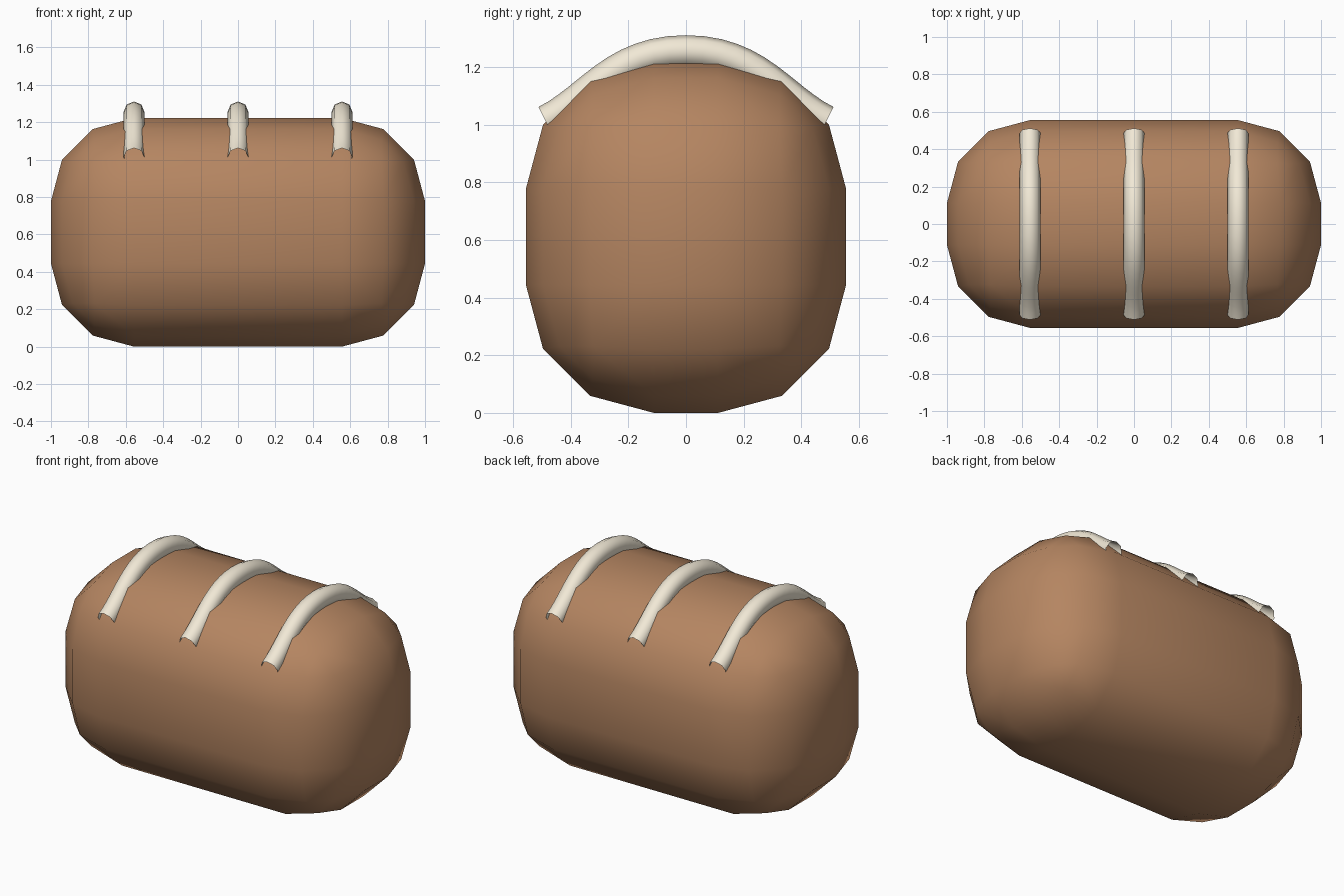
import bpy

if "Cube" in bpy.data.objects:
    bpy.data.objects.remove(bpy.data.objects["Cube"])


def material(name, color):
    m = bpy.data.materials.new(name)
    m.diffuse_color = color
    m.use_nodes = True
    m.node_tree.nodes["Principled BSDF"].inputs["Base Color"].default_value = m.diffuse_color
    return m


brown = material("brown crust", (0.46, 0.235, 0.12, 1))
cream = material("cream", (0.88, 0.81, 0.67, 1))

# Loaf body: box with very wide three-step rounded edges
bpy.ops.mesh.primitive_cube_add(size=1, location=(0, 0, 0.611))
body = bpy.context.object
body.name = "loaf_body"
body.dimensions = (2, 1.111, 1.222)
bpy.ops.object.transform_apply(location=False, rotation=False, scale=True)
bevel = body.modifiers.new("rounding", 'BEVEL')
bevel.width = 0.444
bevel.segments = 3
bevel.limit_method = 'NONE'
bpy.ops.object.modifier_apply(modifier=bevel.name)
bpy.ops.object.shade_smooth()
body.data.materials.append(brown)

# Three arched, open-ended tubes across the top: (point, left handle, right handle) in y, z
path = [((-0.487, 1.012), (-0.60, 0.95), (-0.33, 1.09)),
        ((0, 1.255), (-0.25, 1.255), (0.25, 1.255)),
        ((0.487, 1.012), (0.33, 1.09), (0.60, 0.95))]


def strip(x, name):
    c = bpy.data.curves.new(name, 'CURVE')
    c.dimensions = '3D'
    c.bevel_depth = 0.0556
    c.bevel_resolution = 2
    c.resolution_u = 12
    s = c.splines.new('BEZIER')
    s.bezier_points.add(len(path) - 1)
    for bp, (p, l, r) in zip(s.bezier_points, path):
        bp.handle_left_type = bp.handle_right_type = 'FREE'
        bp.co, bp.handle_left, bp.handle_right = (0, *p), (0, *l), (0, *r)
    c.materials.append(cream)
    ob = bpy.data.objects.new(name, c)
    ob.location.x = x
    bpy.context.collection.objects.link(ob)


for x, side in ((-0.556, "left"), (0, "middle"), (0.556, "right")):
    strip(x, "top_strip_" + side)
